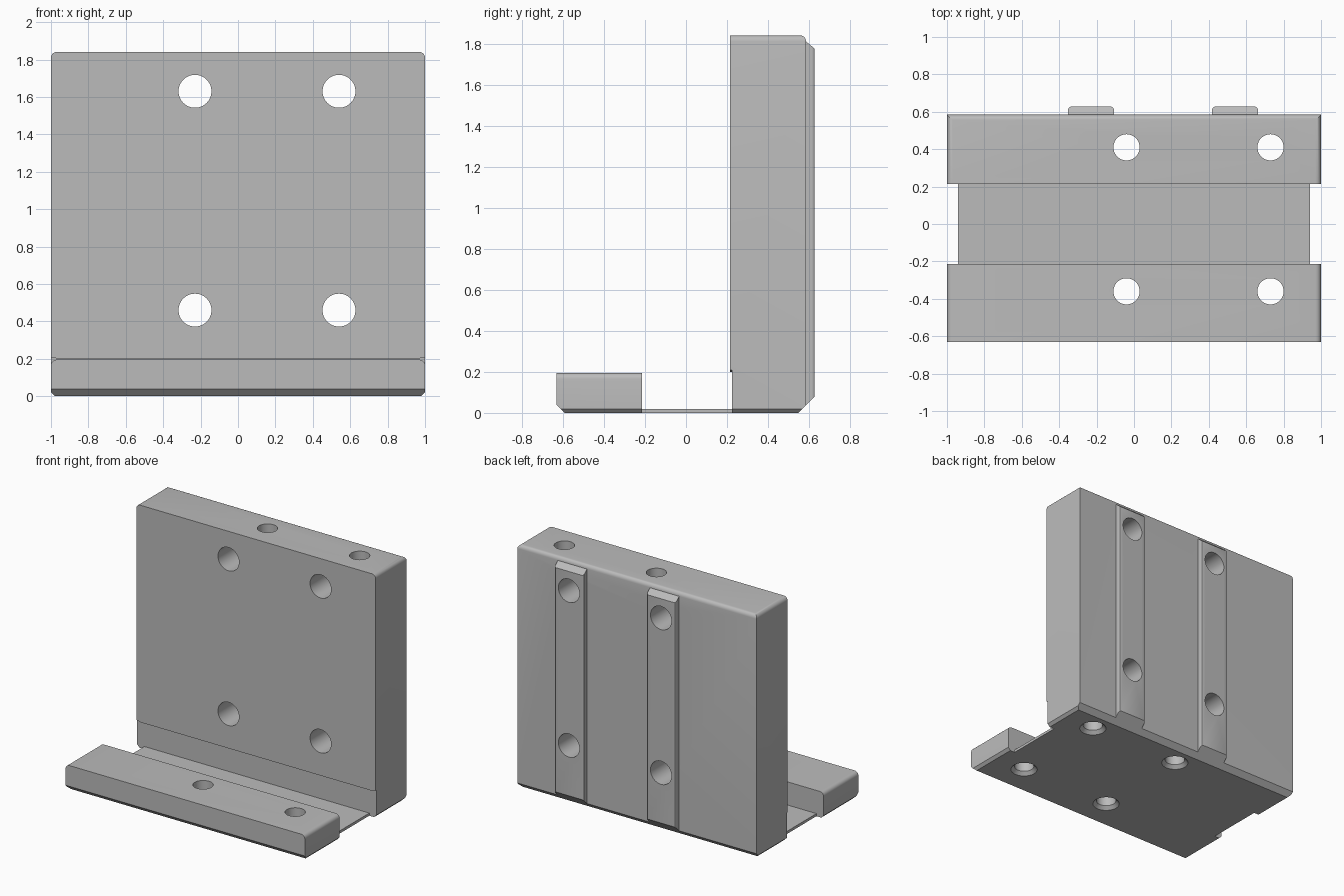
import bpy, bmesh, math
from mathutils import Matrix

cube = bpy.data.objects.get("Cube")
if cube:
    bpy.data.objects.remove(cube, do_unlink=True)

grey = bpy.data.materials.new("plain grey")
grey.use_nodes = True
colour = (0.5, 0.5, 0.5, 1)
grey.diffuse_color = colour
grey.node_tree.nodes["Principled BSDF"].inputs["Base Color"].default_value = colour


def finish(name, bm):
    bmesh.ops.recalc_face_normals(bm, faces=bm.faces[:])
    mesh = bpy.data.meshes.new(name)
    bm.to_mesh(mesh)
    bm.free()
    obj = bpy.data.objects.new(name, mesh)
    bpy.context.collection.objects.link(obj)
    mesh.materials.append(grey)
    return obj


def box(lo, hi):
    bm = bmesh.new()
    bmesh.ops.create_cube(bm, size=1)
    for v in bm.verts:
        v.co = [lo[i] + (v.co[i] + 0.5) * (hi[i] - lo[i]) for i in range(3)]
    return bm


def soften(bm, test, size, segments=1):
    """Bevel each edge whose two ends pass the test."""
    edges = [e for e in bm.edges if all(test(v.co) for v in e.verts)]
    bmesh.ops.bevel(bm, geom=edges, offset=size, segments=segments,
                    profile=0.5, affect='EDGES')


def at(axis, value):
    return lambda c: abs(c[axis] - value) < 0.001


def both(a, b):
    return lambda c: a(c) and b(c)


def extrude_x(points, x0, x1):
    bm = bmesh.new()
    face = bm.faces.new([bm.verts.new((x0, y, z)) for y, z in points])
    ext = bmesh.ops.extrude_face_region(bm, geom=[face])
    for g in ext["geom"]:
        if isinstance(g, bmesh.types.BMVert):
            g.co.x = x1
    return bm


def drill(obj, cutter):
    cutter.hide_render = True
    mod = obj.modifiers.new("cut", 'BOOLEAN')
    mod.operation = 'DIFFERENCE'
    mod.solver = 'EXACT'
    mod.object = cutter
    bpy.context.view_layer.objects.active = obj
    bpy.ops.object.modifier_apply(modifier=mod.name)
    bpy.data.objects.remove(cutter, do_unlink=True)


def cone(matrix, r1, r2, depth):
    bm = bmesh.new()
    bmesh.ops.create_cone(bm, cap_ends=True, segments=48, radius1=r1,
                          radius2=r2, depth=depth, matrix=matrix)
    return finish("cutter", bm)


def upright_holes(obj, y):
    for x in (-0.04, 0.73):
        drill(obj, cone(Matrix.Translation((x, y, 1)), 0.07, 0.07, 3))
        # flared mouth underneath
        drill(obj, cone(Matrix.Translation((x, y, 0)), 0.12, 0.07, 0.05))


def cross_holes(obj, columns):
    for x in columns:
        for z in (0.46, 1.63):
            turn = Matrix.Translation((x, 0.4, z)) @ Matrix.Rotation(math.pi / 2, 4, 'X')
            drill(obj, cone(turn, 0.088, 0.088, 1))


low, left, right = at(2, 0), at(0, 1), at(0, -1)

# Upright wall: rounded top, chamfered bottom
bm = box((-1, 0.215, 0), (1, 0.585, 1.84))
soften(bm, both(low, at(1, 0.585)), 0.038)
for side in (left, right):
    soften(bm, both(low, side), 0.02)
top = at(2, 1.84)
edges = [e for e in bm.edges if any(
    all(both(top, t)(v.co) for v in e.verts) for t in (left, right, at(1, 0.585)))]
bmesh.ops.bevel(bm, geom=edges, offset=0.03, segments=5, profile=0.5, affect='EDGES')
wall = finish("upright_wall", bm)

# Shallow relief along the foot of the wall
bm = bmesh.new()
outline = [(-1.1, -0.1), (1.1, -0.1), (1.1, 0.23), (0.96, 0.2), (-0.96, 0.2), (-1.1, 0.23)]
face = bm.faces.new([bm.verts.new((x, 0.1, z)) for x, z in outline])
for g in bmesh.ops.extrude_face_region(bm, geom=[face])["geom"]:
    if isinstance(g, bmesh.types.BMVert):
        g.co.y = 0.225
drill(wall, finish("cutter", bm))
upright_holes(wall, 0.41)
cross_holes(wall, (-0.23, 0.54))

# Front foot bar
bm = box((-1, -0.63, 0), (1, -0.215, 0.195))
soften(bm, both(low, at(1, -0.63)), 0.038)
for side in (left, right):
    soften(bm, both(low, side), 0.02)
    soften(bm, both(at(2, 0.195), side), 0.03, 5)
foot = finish("front_foot_bar", bm)
upright_holes(foot, -0.36)

# Thin web joining foot and wall
web = finish("thin_web", box((-0.94, -0.215, 0), (0.94, 0.225, 0.02)))

# Raised rails on the back
parts = [wall, foot, web]
rail_profile = [(0.585, 0.038), (0.627, 0.08), (0.627, 1.775), (0.585, 1.81)]
for name, x in (("right_back_rail", -0.23), ("left_back_rail", 0.54)):
    bm = extrude_x(rail_profile, x - 0.122, x + 0.122)
    for s in (-1, 1):
        soften(bm, both(at(1, 0.627), at(0, x + s * 0.122)), 0.014, 3)
    rail = finish(name, bm)
    cross_holes(rail, (x,))
    parts.append(rail)

for obj in parts:
    bpy.ops.object.select_all(action='DESELECT')
    obj.select_set(True)
    bpy.context.view_layer.objects.active = obj
    bpy.ops.object.shade_smooth_by_angle(angle=math.radians(30))
